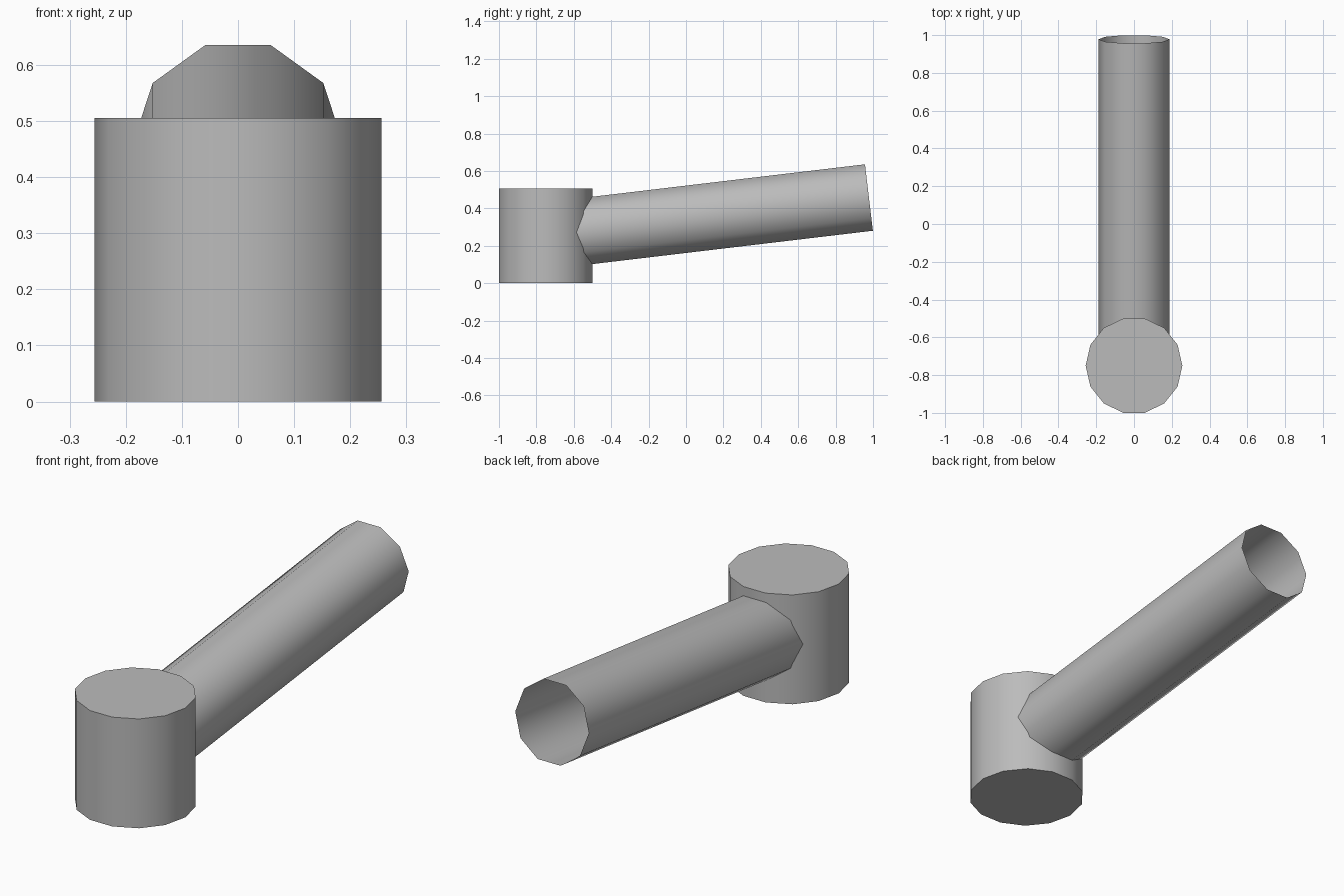
import bpy, math
from mathutils import Vector

if "Cube" in bpy.data.objects:
    bpy.data.objects.remove(bpy.data.objects["Cube"])

grey = bpy.data.materials.new("plain grey")
grey.diffuse_color = (0.5, 0.5, 0.5, 1)
grey.use_nodes = True
grey.node_tree.nodes["Principled BSDF"].inputs["Base Color"].default_value = grey.diffuse_color


def cylinder(name, sides, radius, start, end, cap):
    """Prism between two points, with a corner on each side at +x and -x."""
    start, end = Vector(start), Vector(end)
    axis = end - start
    bpy.ops.mesh.primitive_cylinder_add(
        vertices=sides, radius=radius, depth=axis.length, end_fill_type=cap,
        location=(start + end) / 2)
    obj = bpy.context.object
    obj.name = name
    # the first corner lies on +y, so turn it to +x, then tilt in the yz plane
    for v in obj.data.vertices:
        v.co.x, v.co.y = v.co.y, -v.co.x
    obj.rotation_euler.x = -math.atan2(axis.y, axis.z)
    obj.data.materials.append(grey)
    bpy.ops.object.shade_smooth_by_angle(angle=math.radians(45))
    return obj


# upright closed drum
cylinder("drum", 14, 0.256, (0, -0.75, 0), (0, -0.75, 0.505), 'NGON')
# slightly rising open pipe that starts inside the drum
cylinder("pipe", 10, 0.188, (0, -0.75, 0.2525), (0, 0.978, 0.458), 'NOTHING')
